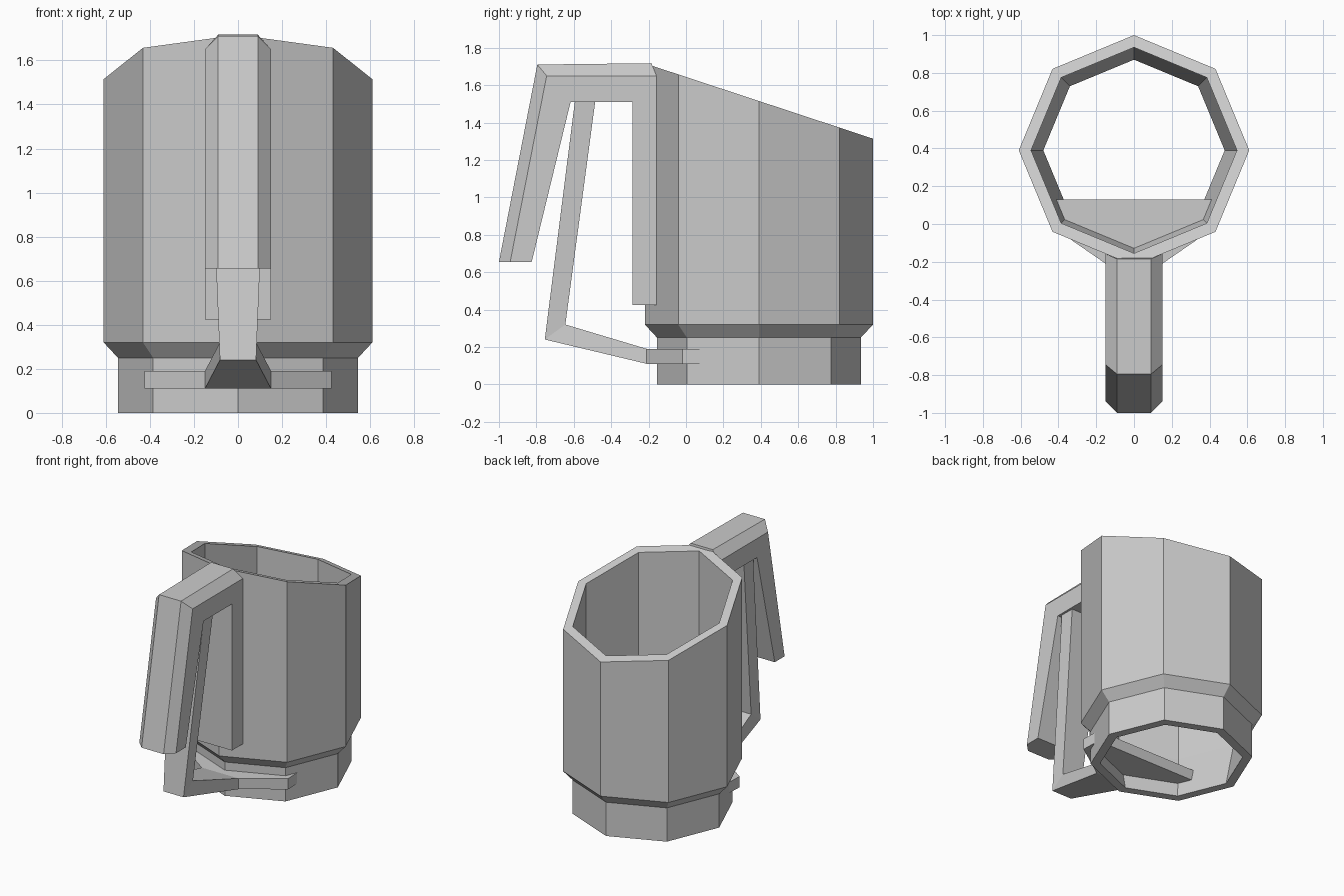
import bpy, bmesh, math

if "Cube" in bpy.data.objects:
    bpy.data.objects.remove(bpy.data.objects["Cube"])


def loft(name, sections, close=False):
    """Skin equal-length point loops; cap the ends, or join last to first."""
    bm = bmesh.new()
    rings = [[bm.verts.new(p) for p in s] for s in sections]
    n = len(rings[0])
    pairs = list(zip(rings, rings[1:]))
    if close:
        pairs.append((rings[-1], rings[0]))
    else:
        bm.faces.new(rings[0])
        bm.faces.new(rings[-1])
    for a, b in pairs:
        for i in range(n):
            j = (i + 1) % n
            bm.faces.new((a[i], a[j], b[j], b[i]))
    bmesh.ops.recalc_face_normals(bm, faces=bm.faces)
    mesh = bpy.data.meshes.new(name)
    bm.to_mesh(mesh)
    bm.free()
    obj = bpy.data.objects.new(name, mesh)
    bpy.context.collection.objects.link(obj)
    return obj


def mirrored(half):
    """Complete a half outline (x >= 0) across x = 0."""
    return half + [(-x, y, z) for x, y, z in reversed(half)]


CY = 0.39  # body axis


def octagon(r, z):
    """Octagon ring; z None puts it on the sloping rim."""
    pts = []
    for i in range(8):
        a = i * math.pi / 4
        x, y = r * math.cos(a), CY + r * math.sin(a)
        pts.append((x, y, 1.515 - 0.33 * (y - CY) if z is None else z))
    return pts


# Hollow octagonal body, open top and bottom, with narrower base collar
profile = [(0.48, 0), (0.545, 0), (0.545, 0.25), (0.61, 0.32),
           (0.61, None), (0.545, None), (0.545, 0.32)]
loft("body", [octagon(r, z) for r, z in profile], close=True)

# Chamfered handle: each station gives outer, chamfer and inner (y, z)
stations = [((-1.0, 0.655), (-0.94, 0.655), (-0.825, 0.655)),
            ((-0.795, 1.71), (-0.745, 1.65), (-0.617, 1.51)),
            ((-0.185, 1.717), (-0.158, 1.65), (-0.157, 1.51))]
loft("handle", [mirrored([(0.09, *o), (0.15, *c), (0.15, *i)])
                for o, c, i in stations])

# Vertical mount joining the handle to the body
loft("handle_mount", [mirrored([(0.15, -0.285, z), (0.15, -0.157, z)])
                      for z in (0.425, 1.515)])

# Trigger lever: half width, outer and inner (y, z)
lever = [(0.15, (-0.21, 0.11), (-0.21, 0.19)),
         (0.082, (-0.755, 0.24), (-0.645, 0.32)),
         (0.135, (-0.592, 1.53), (-0.483, 1.53))]
loft("trigger_lever", [mirrored([(w, *o), (w, *i)]) for w, o, i in lever])

# Flat shutter plate passing through the base collar
loft("shutter_plate", [mirrored([(0.15, -0.21, z), (0.425, -0.02, z),
                                 (0.42, 0.13, z)]) for z in (0.11, 0.19)])
